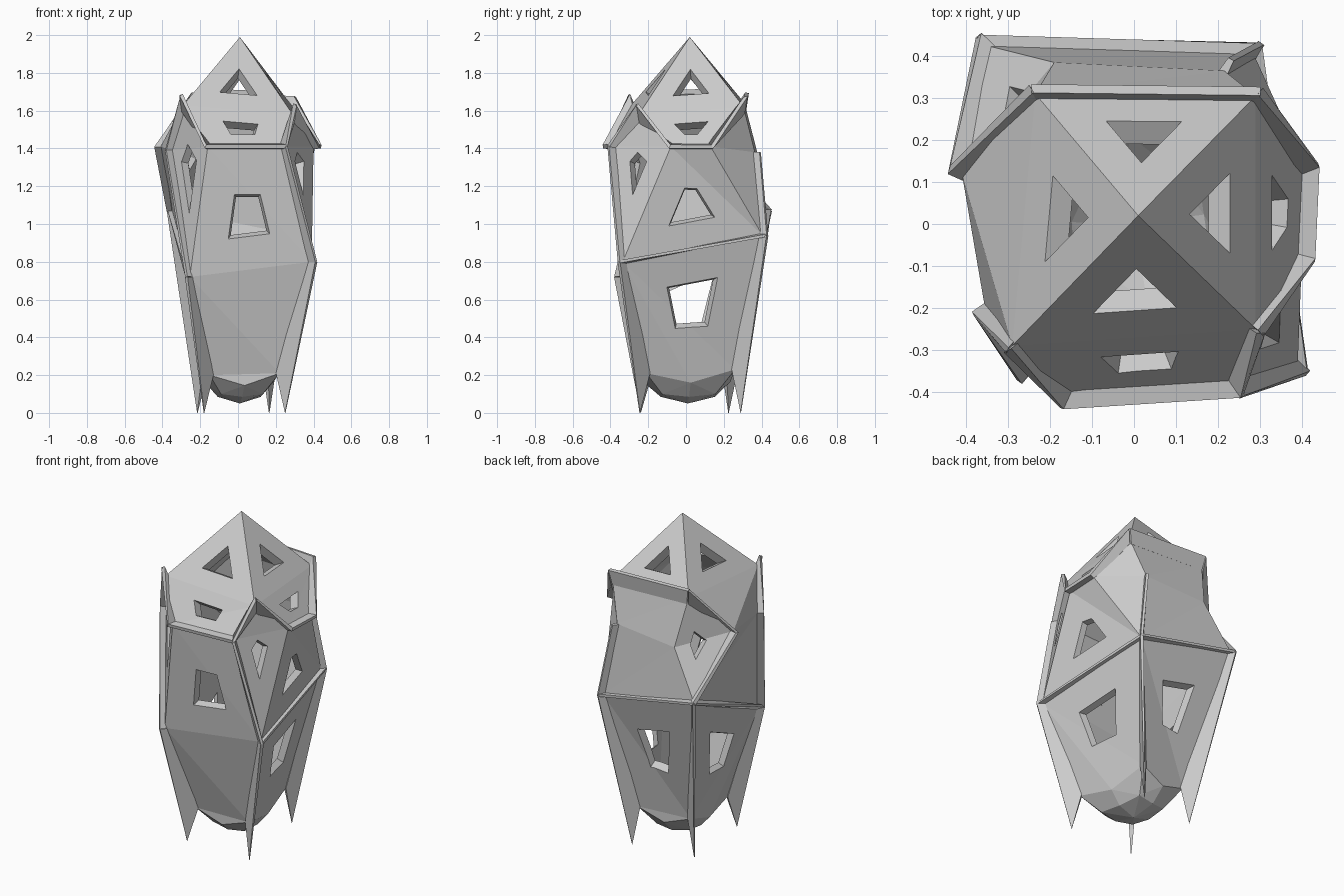
import bpy, bmesh
from mathutils import Vector as V

if "Cube" in bpy.data.objects:
    bpy.data.objects.remove(bpy.data.objects["Cube"])

# Key hull points, named by side: F front, R right, B back, L left
A = V((.01, .02, 1.99))
C = {'FL': V((-.29, -.29, 1.63)), 'FR': V((.29, -.25, 1.58)),
     'BR': V((.29, .305, 1.62)), 'BL': V((-.235, .31, 1.64))}          # roof corners
E = {'F': (V((-.16, -.41, 1.41)), V((.24, -.385, 1.41))),
     'R': (V((.4, -.08, 1.41)), V((.41, .13, 1.41))),
     'B': (V((.215, .365, 1.38)), V((-.19, .385, 1.35))),
     'L': (V((-.41, .12, 1.41)), V((-.355, -.2, 1.39)))}               # eaves
W = {'FL': V((-.255, -.35, .72)), 'FR': V((.39, -.335, .8)),
     'BR': V((.285, .405, .94)), 'BL': V((-.35, .425, 1.07))}          # waist
D = {'FL': V((-.15, -.2, .2)), 'FR': V((.22, -.21, .21)),
     'BR': V((.15, .26, .23)), 'BL': V((-.18, .21, .22))}              # foot
T = {'FL': V((-.18, -.24, 0)), 'FR': V((.25, -.245, 0)),
     'BR': V((.165, .29, 0)), 'BL': V((-.215, .225, 0))}               # spike tips
SIDES = [('F', 'FL', 'FR'), ('R', 'FR', 'BR'), ('B', 'BR', 'BL'), ('L', 'BL', 'FL')]
NEXT = {'F': 'R', 'R': 'B', 'B': 'L', 'L': 'F'}
KEEL = V((.01, .01, .05))


def mesh_object(name, bm):
    bmesh.ops.recalc_face_normals(bm, faces=bm.faces)
    me = bpy.data.meshes.new(name)
    bm.to_mesh(me)
    bm.free()
    ob = bpy.data.objects.new(name, me)
    bpy.context.collection.objects.link(ob)
    return ob


def facets():
    out = []
    for s, a, b in SIDES:
        e0, e1 = E[s]
        n0 = E[NEXT[s]][0]
        m = (D[a] + D[b]) / 2 - V((0, 0, .06))
        ra, rb = [V((D[k].x * .6, D[k].y * .6, .1)) for k in (a, b)]
        rm = V((m.x * .65, m.y * .65, .085))
        out += [[A, C[a], C[b]], [C[a], e0, e1, C[b]],        # roof and eave
                [e0, W[a], W[b], e1],                         # upper wall
                [C[b], e1, n0], [e1, W[b], n0],               # corner facets
                [W[a], D[a], m, D[b], W[b]],                  # lower wall
                [D[a], ra, rm, m], [m, rm, rb, D[b]],         # rounded underside
                [ra, KEEL, rm], [rm, KEEL, rb]]
    return out


def hull_bmesh(scale, flip):
    bm = bmesh.new()
    mid = V((0, 0, 1.05))
    for f in facets():
        bm.faces.new([bm.verts.new(mid + (p - mid) * scale) for p in f])
    bmesh.ops.remove_doubles(bm, verts=bm.verts, dist=1e-4)
    bmesh.ops.triangulate(bm, faces=bm.faces)
    bmesh.ops.recalc_face_normals(bm, faces=bm.faces)
    if flip:
        bmesh.ops.reverse_faces(bm, faces=bm.faces)
    return bm


# Hollow hull: outer skin plus inward-facing inner skin
bm = hull_bmesh(1, False)
inner = hull_bmesh(.9, True)
vm = {v: bm.verts.new(v.co) for v in inner.verts}
for f in inner.faces:
    bm.faces.new([vm[v] for v in f.verts])
inner.free()
me = bpy.data.meshes.new("hull")
bm.to_mesh(me)
bm.free()
hull = bpy.data.objects.new("hull", me)
bpy.context.collection.objects.link(hull)

# Tapered window openings
cut = bmesh.new()


def window(pts, k, drop=0):
    c = sum(pts, V()) / len(pts)
    n = V()
    for i, p in enumerate(pts):
        n += (p - c).cross(pts[(i + 1) % len(pts)] - c)
    n.normalize()
    if n.dot(c - V((0, 0, 1.05))) < 0:
        n = -n
    rings = []
    for off, s in ((.06, 1.2), (-.13, .5)):
        rings.append([cut.verts.new(c + V((0, 0, drop)) + n * off + (p - c) * k * s) for p in pts])
    o, i = rings
    cut.faces.new(o)
    cut.faces.new(i)
    for j in range(len(o)):
        q = (j + 1) % len(o)
        cut.faces.new([o[j], o[q], i[q], i[j]])


for s, a, b in SIDES:
    e0, e1 = E[s]
    window([A, C[a], C[b]], .35)
    if s in 'FR':
        window([C[a], e0, e1, C[b]], .33)
        window([e0, W[a], W[b], e1], .35, -.04)
    if s != 'F':
        window([W[a], D[a], D[b], W[b]], .36, .03)
    if s != 'R':
        window([C[b], e1, W[b], E[NEXT[s]][0]] if s != 'L' else [C[b], e1, W[b], E['F'][0]],
               .42 if s == 'L' else .3)
cutter = mesh_object("window_cutter", cut)
cutter.hide_render = True
mod = hull.modifiers.new("windows", 'BOOLEAN')
mod.object = cutter
mod.operation = 'DIFFERENCE'
mod.solver = 'EXACT'
dg = bpy.context.evaluated_depsgraph_get()
cut_mesh = bpy.data.meshes.new_from_object(hull.evaluated_get(dg))
hull.modifiers.clear()
hull.data = cut_mesh
bpy.data.objects.remove(cutter)


# Raised rims: beam of four-sided section following the panel edges
def rim(name, pts, width=.035):
    bm = bmesh.new()
    rings = []
    for i, p in enumerate(pts):
        t = (pts[min(i + 1, len(pts) - 1)] - pts[max(i - 1, 0)]).normalized()
        o = V((p.x, p.y, 0)).normalized() * .032
        if p.z > 1.5:
            o = o * .5 + V((0, 0, .055))
        w = t.cross(o).normalized() * width / 2
        rings.append([bm.verts.new(q) for q in
                      (p - o * .6 - w, p + o - w * .6, p + o + w * .6, p - o * .6 + w)])
    for r, q in zip(rings, rings[1:]):
        for j in range(4):
            k = (j + 1) % 4
            bm.faces.new([r[j], r[k], q[k], q[j]])
    bm.faces.new(rings[0])
    bm.faces.new(rings[-1])
    mesh_object(name, bm)


rim("front_roof_rim", [C['FL'], *E['F'], C['FR']])
rim("right_roof_rim", [C['FR'], *E['R'], C['BR']])
rim("back_roof_rim", [C['BR'], C['BL']])
rim("back_left_rim", [C['BL'], E['L'][0], W['BL']])
rim("front_left_rim", [C['FL'], E['L'][1], W['FL']], .025)
rim("front_right_rim", [E['F'][1], W['FR']], .025)
rim("back_right_rim", [E['B'][0], W['BR']], .025)
for s, a, b in SIDES[1:]:
    rim({'R': "right", 'B': "back", 'L': "left"}[s] + "_waist_rim", [W[a], W[b]], .025)

# Corner fins running down from the waist into foot spikes
for k in W:
    bm = bmesh.new()
    rad = V((W[k].x, W[k].y, 0)).normalized()
    side = V((-rad.y, rad.x, 0))
    prof = [(W[k] - rad * .03, .013), (W[k] + rad * .032, .009),
            (T[k], .002), (D[k] - rad * .01, .018)]
    l = [bm.verts.new(p - side * w) for p, w in prof]
    r = [bm.verts.new(p + side * w) for p, w in prof]
    bm.faces.new(l)
    bm.faces.new(r)
    for j in range(4):
        q = (j + 1) % 4
        bm.faces.new([l[j], l[q], r[q], r[j]])
    mesh_object("spike_" + {'FL': "front_left", 'FR': "front_right",
                            'BR': "back_right", 'BL': "back_left"}[k], bm)
